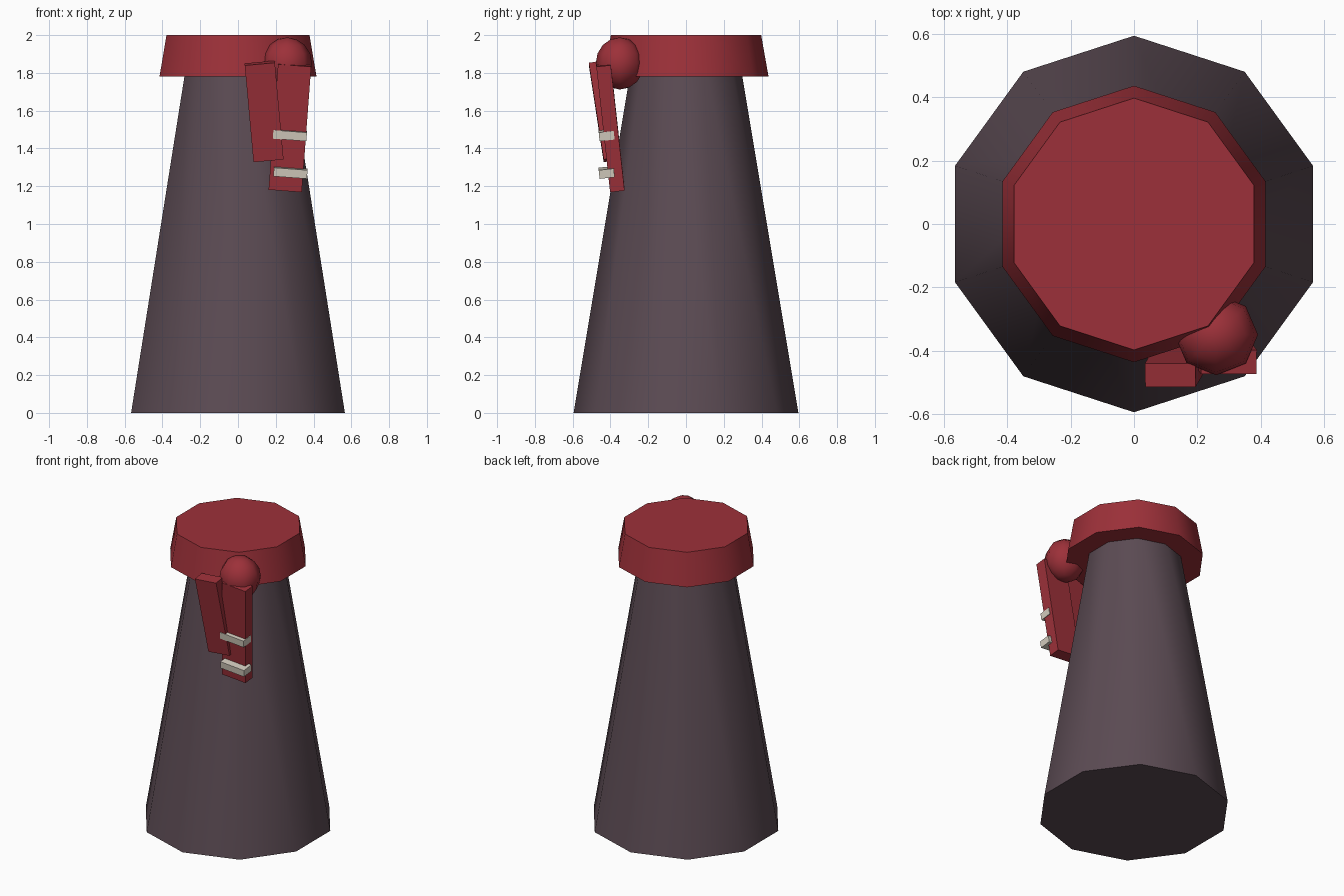
import bpy
import math

if "Cube" in bpy.data.objects:
    bpy.data.objects.remove(bpy.data.objects["Cube"], do_unlink=True)


def make_material(name, colour):
    mat = bpy.data.materials.new(name)
    mat.use_nodes = True
    mat.diffuse_color = (*colour, 1)
    for node in mat.node_tree.nodes:
        if node.type == 'BSDF_PRINCIPLED':
            node.inputs["Base Color"].default_value = (*colour, 1)
    return mat


plum = make_material("dark plum cloth", (0.105, 0.07, 0.087))
red = make_material("red cloth", (0.335, 0.03, 0.041))
cream = make_material("cream trim", (0.66, 0.61, 0.52))


def finish(name, mat, angle=None):
    obj = bpy.context.object
    obj.name = name
    obj.data.materials.append(mat)
    if angle:
        bpy.ops.object.shade_smooth_by_angle(angle=math.radians(angle))
    return obj


def tapered(name, mat, r_bottom, r_top, z_bottom, z_top):
    """Ten-sided tapered ring with closed ends."""
    bpy.ops.mesh.primitive_cone_add(
        vertices=10, radius1=r_bottom, radius2=r_top, depth=z_top - z_bottom,
        location=(0, 0, (z_bottom + z_top) / 2))
    return finish(name, mat, 45)


def box(name, mat, centre, size, tilt):
    bpy.ops.mesh.primitive_cube_add(size=1, location=centre, rotation=(*tilt, 0))
    obj = finish(name, mat)
    obj.scale = size
    return obj


# Skirt body and waistband
tapered("skirt", plum, 0.595, 0.275, 0, 1.92)
tapered("waistband", red, 0.437, 0.398, 1.78, 2.0)

# Rounded knot of the sash
bpy.ops.mesh.primitive_uv_sphere_add(segments=8, ring_count=8, radius=1,
                                     location=(0.26, -0.35, 1.85))
knot = finish("sash_knot", red)
knot.scale = (0.132, 0.128, 0.138)
bpy.ops.object.shade_smooth()

# Hanging sash tails
box("short_sash_tail", red, (0.138, -0.438, 1.596), (0.16, 0.075, 0.52), (0.152, -0.09))
long_tilt = (0.109, 0.075)
box("long_sash_tail", red, (0.275, -0.4, 1.511), (0.176, 0.077, 0.67), long_tilt)

# Trim bands across the long tail
for name, x, z in (("upper_trim", 0.275, 1.472), ("lower_trim", 0.278, 1.273)):
    box(name, cream, (x, -0.42, z), (0.178, 0.08, 0.046), long_tilt)
